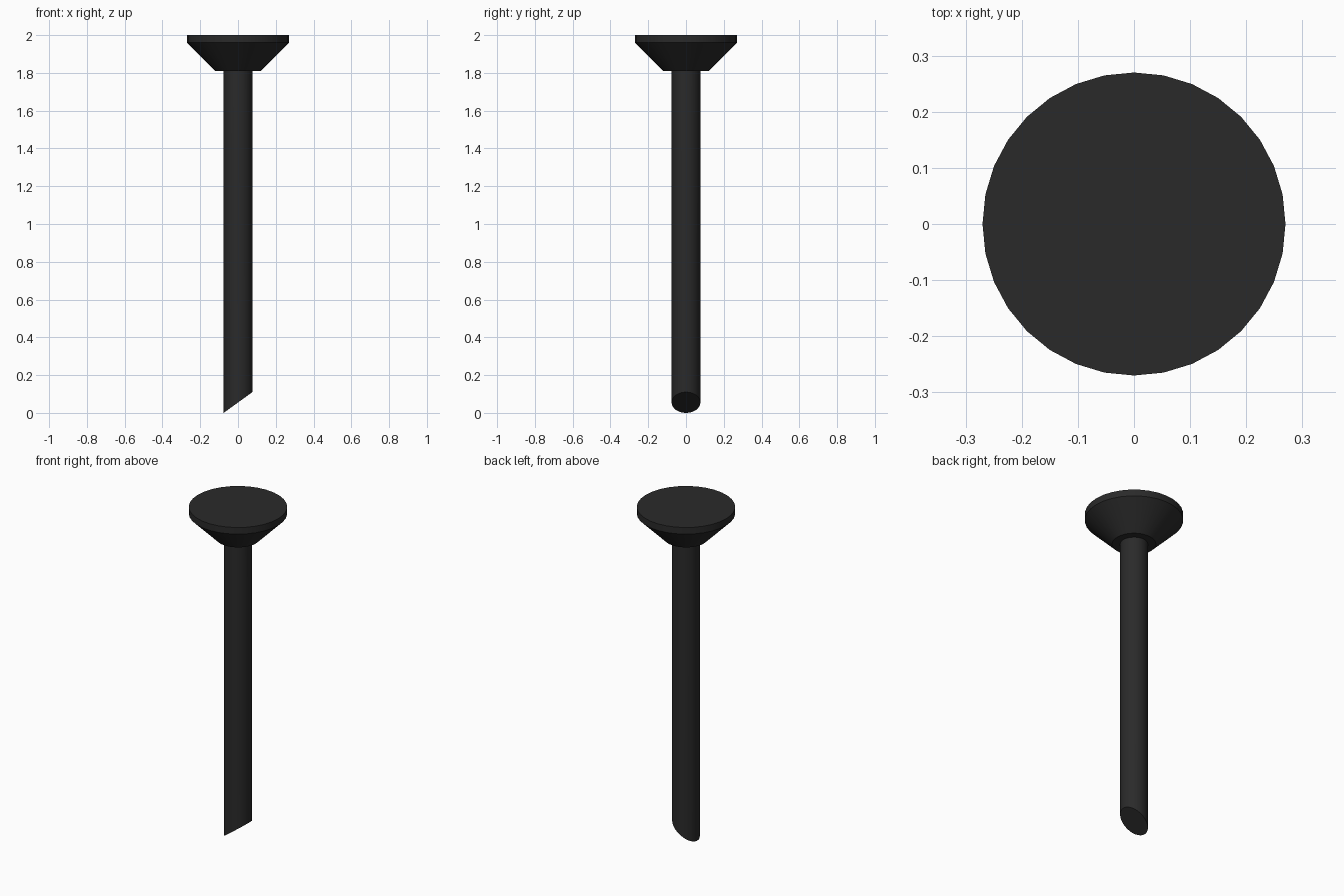
import bpy, bmesh
from math import sin, cos, pi, radians

if "Cube" in bpy.data.objects:
    bpy.data.objects.remove(bpy.data.objects["Cube"])

SIDES = 32
black = bpy.data.materials.new("black")
black.diffuse_color = (0.023, 0.023, 0.023, 1)
black.use_nodes = True
black.node_tree.nodes["Principled BSDF"].inputs["Base Color"].default_value = black.diffuse_color


def lathe(name, profile):
    """Closed solid of revolution from (radius, z) pairs, listed bottom to top."""
    bm = bmesh.new()
    rings = [[bm.verts.new((r * cos(2 * pi * i / SIDES), r * sin(2 * pi * i / SIDES), z))
              for i in range(SIDES)] for r, z in profile]
    for low, high in zip(rings, rings[1:]):
        for i in range(SIDES):
            j = (i + 1) % SIDES
            bm.faces.new((low[i], low[j], high[j], high[i]))
    bm.faces.new(rings[0][::-1])
    bm.faces.new(rings[-1])
    mesh = bpy.data.meshes.new(name)
    obj = bpy.data.objects.new(name, mesh)
    bpy.context.collection.objects.link(obj)
    mesh.materials.append(black)
    return obj, bm


def finish(obj, bm):
    bm.to_mesh(obj.data)
    bm.free()
    bpy.ops.object.select_all(action='DESELECT')
    obj.select_set(True)
    bpy.context.view_layer.objects.active = obj
    bpy.ops.object.shade_smooth_by_angle(angle=radians(30))


# Countersunk head: flat underside, cone, thin rim
finish(*lathe("head", [(0.12, 1.81), (0.27, 1.96), (0.27, 2.0)]))

# Shaft with its lower ring slanted into an angled tip
R, RISE = 0.076, 0.11
shaft, bm = lathe("shaft", [(R, 0), (R, 1.81)])
for v in bm.verts:
    if v.co.z < 0.5:
        v.co.z = RISE * (v.co.x + R) / (2 * R)
finish(shaft, bm)
